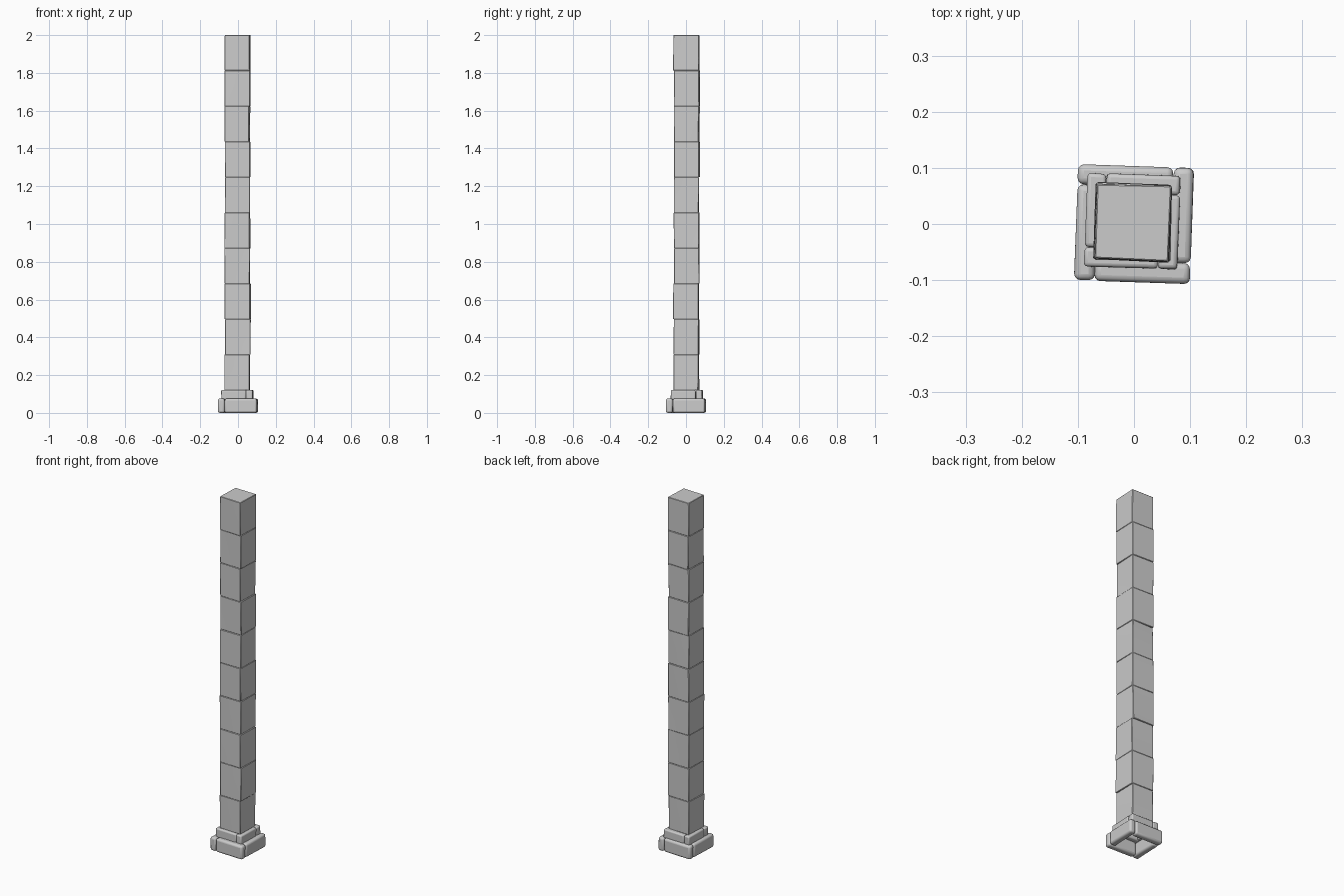
import bpy, bmesh, random
from math import radians, pi
from mathutils import Matrix, Vector

if "Cube" in bpy.data.objects:
    bpy.data.objects.remove(bpy.data.objects["Cube"])

random.seed(4)


def stone(name, size, matrix, bevel, segs, wobble=0.0, cuts=0):
    # Rounded block with slightly irregular corners
    bm = bmesh.new()
    bmesh.ops.create_cube(bm, size=1)
    for v in bm.verts:
        v.co = Vector([c * s for c, s in zip(v.co, size)])
        v.co.x += random.uniform(-wobble, wobble)
        v.co.y += random.uniform(-wobble, wobble)
    if cuts:
        bmesh.ops.subdivide_edges(bm, edges=bm.edges[:], cuts=cuts, use_grid_fill=True)
    bm.transform(matrix)
    bm.normal_update()
    me = bpy.data.meshes.new(name)
    bm.to_mesh(me)
    bm.free()
    ob = bpy.data.objects.new(name, me)
    bpy.context.collection.objects.link(ob)
    mod = ob.modifiers.new("bevel", 'BEVEL')
    mod.width = bevel
    mod.segments = segs
    mod.limit_method = 'ANGLE'
    mod.angle_limit = radians(40)
    bpy.context.view_layer.objects.active = ob
    ob.select_set(True)
    bpy.ops.object.shade_smooth_by_angle(angle=radians(35))
    ob.select_set(False)
    return ob


def ring(name, half, thick, z0, z1, direction, centre, twist, bevel):
    # Four stones in a pinwheel, each butting against the next one
    for i in range(4):
        length = 2 * half - thick
        m = (Matrix.Translation((centre[0], centre[1], (z0 + z1) / 2))
             @ Matrix.Rotation(i * pi / 2 + radians(twist), 4, 'Z')
             @ Matrix.Translation((direction * thick / 2, -half + thick / 2, 0)))
        stone(f"{name}_{i + 1}", (length, thick, z1 - z0), m, bevel, 3, 0.001)


# Plinth: lower and upper courses, hollow in the middle
ring("plinth_lower_stone", 0.103, 0.036, 0.0, 0.076, 1, (0, 0), -2, 0.011)
ring("plinth_upper_stone", 0.083, 0.034, 0.07, 0.121, -1, (-0.003, 0.005), -2, 0.007)

# Shaft: ten stacked blocks, each a little out of line
count, bottom, top = 10, 0.12, 2.0
step = (top - bottom) / count
for i in range(count):
    w = 0.132 + random.uniform(-0.001, 0.002)
    m = (Matrix.Translation((-0.003 + random.uniform(-0.0015, 0.0015),
                             0.003 + random.uniform(-0.0015, 0.0015),
                             bottom + (i + 0.5) * step))
         @ Matrix.Rotation(radians(-1.5 + random.uniform(-1.2, 1.2)), 4, 'Z'))
    stone(f"shaft_block_{i + 1}", (w, w, step), m, 0.002, 1, 0.0015, 2)
